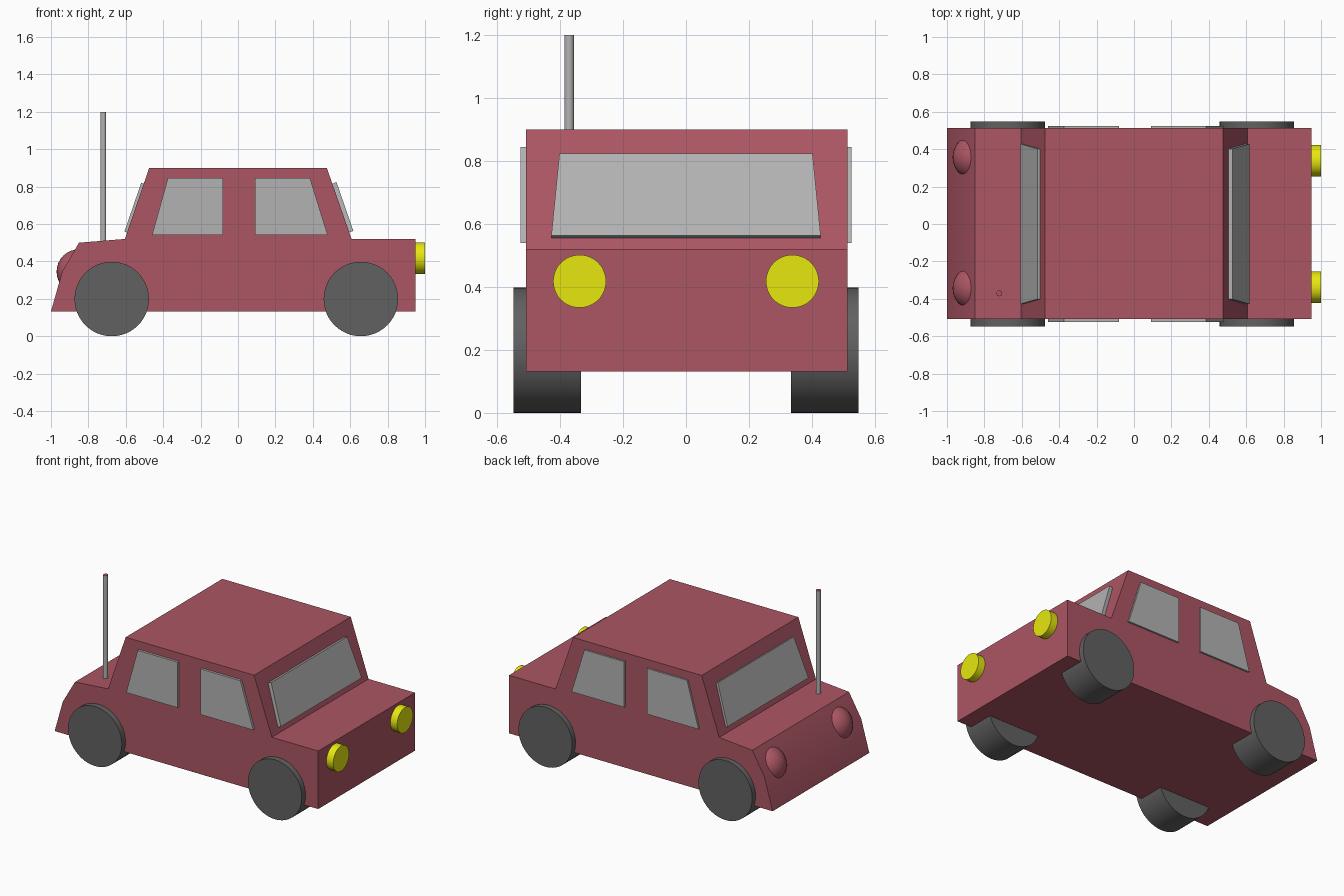
import bpy, bmesh
from math import radians
from mathutils import Vector, Matrix

if "Cube" in bpy.data.objects:
    bpy.data.objects.remove(bpy.data.objects["Cube"])


def material(name, rgb):
    m = bpy.data.materials.new(name)
    m.diffuse_color = (*rgb, 1)
    m.use_nodes = True
    m.node_tree.nodes["Principled BSDF"].inputs["Base Color"].default_value = m.diffuse_color
    return m


RED = material("body_red", (0.41, 0.093, 0.127))
YELLOW = material("lamp_yellow", (0.80, 0.80, 0.005))
GLASS = material("glass_grey", (0.45, 0.45, 0.45))
RUBBER = material("tyre_grey", (0.12, 0.12, 0.12))


def finish(bm, name, mat):
    bmesh.ops.recalc_face_normals(bm, faces=bm.faces)
    mesh = bpy.data.meshes.new(name)
    bm.to_mesh(mesh)
    bm.free()
    mesh.materials.append(mat)
    ob = bpy.data.objects.new(name, mesh)
    bpy.context.collection.objects.link(ob)
    bpy.ops.object.select_all(action='DESELECT')
    bpy.context.view_layer.objects.active = ob
    ob.select_set(True)
    bpy.ops.object.shade_smooth_by_angle(angle=radians(30))
    return ob


def prism(name, points, push, mat):
    """Flat outline extruded along a vector."""
    bm = bmesh.new()
    face = bm.faces.new([bm.verts.new(p) for p in points])
    ext = bmesh.ops.extrude_face_region(bm, geom=[face], use_keep_orig=True)
    verts = [g for g in ext["geom"] if isinstance(g, bmesh.types.BMVert)]
    bmesh.ops.translate(bm, verts=verts, vec=Vector(push))
    return finish(bm, name, mat)


def cylinder(name, a, b, radius, mat, sides=48):
    """Capped cylinder between two points."""
    a, b = Vector(a), Vector(b)
    turn = (b - a).to_track_quat('Z', 'Y').to_matrix().to_4x4()
    bm = bmesh.new()
    bmesh.ops.create_cone(bm, cap_ends=True, segments=sides, radius1=radius,
                          radius2=radius, depth=(b - a).length,
                          matrix=Matrix.Translation((a + b) / 2) @ turn)
    return finish(bm, name, mat)


# Body shell: side profile pushed across the width
profile = [(-1, 0.132), (0.95, 0.132), (0.95, 0.52), (0.607, 0.52),
           (0.475, 0.9), (-0.475, 0.9), (-0.605, 0.52), (-0.85, 0.5),
           (-0.94, 0.345)]
prism("car_body", [(x, -0.509, z) for x, z in profile], (0, 1.022, 0), RED)

for side, s in (("right", -1), ("left", 1)):
    # Wheels
    for end, x in (("rear", -0.675), ("front", 0.657)):
        cylinder(f"{end}_{side}_wheel", (x, s * 0.333, 0.199),
                 (x, s * 0.548, 0.199), 0.199, RUBBER)
    # Side windows
    rear = [(-0.46, 0.54), (-0.08, 0.54), (-0.08, 0.845), (-0.375, 0.845)]
    front = [(0.09, 0.54), (0.48, 0.54), (0.385, 0.845), (0.09, 0.845)]
    for end, outline in (("rear", rear), ("front", front)):
        prism(f"{end}_{side}_window", [(x, s * 0.49, z) for x, z in outline],
              (0, s * 0.035, 0), GLASS)
    # Headlights
    cylinder(f"{side}_headlight", (0.92, s * 0.338, 0.418),
             (1.0, s * 0.338, 0.418), 0.084, YELLOW)
    # Tail lights: balls sunk into the sloping back
    bm = bmesh.new()
    bmesh.ops.create_uvsphere(bm, u_segments=32, v_segments=16, radius=0.12)
    bmesh.ops.translate(bm, verts=bm.verts, vec=(-0.85, s * 0.35 + 0.007, 0.345))
    finish(bm, f"{side}_tail_light", RED)

# Windscreen and rear screen: slabs lying on the cabin slopes
for name, d, lift in (("windscreen", 1, 0.024), ("rear_screen", -1, 0.014)):
    slope = [(0.594, -0.428, 0.555), (0.594, 0.428, 0.555),
             (0.504, 0.402, 0.816), (0.504, -0.402, 0.816)]
    out = Vector((0.946, 0, 0.324))
    pts = [Vector(p) - out * 0.01 for p in slope]
    push = out * (lift + 0.01)
    prism(name, [(d * p.x, p.y, p.z) for p in pts],
          (d * push.x, 0, push.z), GLASS)

# Aerial with a body-coloured tip
aerial = cylinder("aerial", (-0.72, -0.371, 0.48), (-0.72, -0.371, 1.2),
                  0.0155, GLASS, 24)
aerial.data.materials.append(RED)
for face in aerial.data.polygons:
    if face.normal.z > 0.9:
        face.material_index = 1
